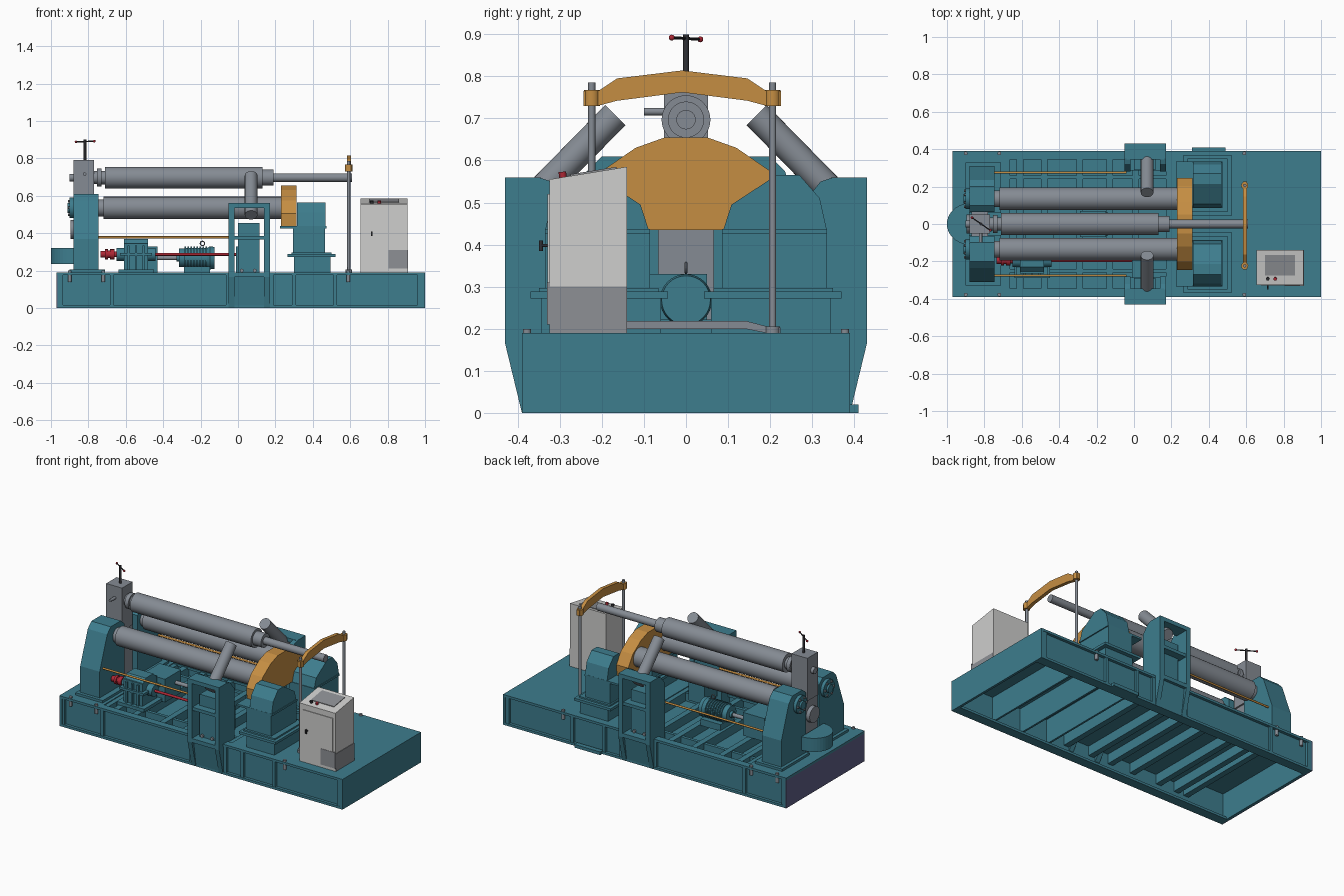
import bpy, bmesh, math
from mathutils import Vector, Matrix

def mat(name, c):
    m = bpy.data.materials.new(name)
    m.diffuse_color = (*c, 1)
    return m

TEAL = mat("teal paint", (0.047, 0.205, 0.27))
GREY = mat("steel grey", (0.235, 0.26, 0.295))
ORANGE = mat("orange paint", (0.56, 0.27, 0.055))
WHITE = mat("cabinet light grey", (0.62, 0.62, 0.61))
MID = mat("cabinet mid grey", (0.27, 0.28, 0.30))
RED = mat("red", (0.42, 0.02, 0.035))
DARK = mat("dark steel", (0.03, 0.03, 0.035))
PURPLE = mat("end plate violet", (0.115, 0.115, 0.24))

def finish(name, bm, m, smooth=False):
    bmesh.ops.recalc_face_normals(bm, faces=bm.faces)
    me = bpy.data.meshes.new(name)
    bm.to_mesh(me)
    bm.free()
    me.materials.append(m)
    ob = bpy.data.objects.new(name, me)
    bpy.context.collection.objects.link(ob)
    if smooth:
        bpy.context.view_layer.objects.active = ob
        ob.select_set(True)
        bpy.ops.object.shade_smooth_by_angle(angle=math.radians(35))
        ob.select_set(False)
    return ob

def prism(name, pts, a, b, m, axis='x'):
    """Extrude a 2D outline along x (points y,z) or along z (points x,y)."""
    bm = bmesh.new()
    put = (lambda p, t: (t, p[0], p[1])) if axis == 'x' else (lambda p, t: (p[0], p[1], t))
    lo = [bm.verts.new(put(p, a)) for p in pts]
    hi = [bm.verts.new(put(p, b)) for p in pts]
    bm.faces.new(lo)
    bm.faces.new(hi)
    for i in range(len(pts)):
        j = (i + 1) % len(pts)
        bm.faces.new((lo[i], lo[j], hi[j], hi[i]))
    return finish(name, bm, m)

def box(name, x0, x1, y0, y1, z0, z1, m):
    y0, y1 = min(y0, y1), max(y0, y1)
    return prism(name, [(y0, z0), (y1, z0), (y1, z1), (y0, z1)], x0, x1, m)

def cyl(name, p, q, r, m, n=32):
    p, q = Vector(p), Vector(q)
    d = q - p
    bm = bmesh.new()
    M = Matrix.Translation((p + q) / 2) @ d.to_track_quat('Z', 'Y').to_matrix().to_4x4()
    bmesh.ops.create_cone(bm, cap_ends=True, segments=n, radius1=r, radius2=r, depth=d.length, matrix=M)
    return finish(name, bm, m, True)

def lathe(name, prof, y, z, m, n=40):
    """Stepped round bar along x; prof is a list of (x, radius)."""
    bm = bmesh.new()
    vs = [bm.verts.new((x, y, z + r)) for x, r in prof]
    es = [bm.edges.new((vs[i], vs[i + 1])) for i in range(len(vs) - 1)]
    bmesh.ops.spin(bm, geom=vs + es, cent=(0, y, z), axis=(1, 0, 0), angle=2 * math.pi, steps=n)
    bmesh.ops.remove_doubles(bm, verts=bm.verts, dist=1e-5)
    return finish(name, bm, m, True)

def ball(name, p, r, m):
    bm = bmesh.new()
    bmesh.ops.create_uvsphere(bm, u_segments=16, v_segments=10, radius=r, matrix=Matrix.Translation(p))
    return finish(name, bm, m, True)

# --- base frame ---
box("base_left_deck", -0.97, -0.69, -0.39, 0.39, 0.175, 0.19, TEAL)
box("base_middle_deck", 0.2, 0.53, -0.39, 0.39, 0.175, 0.19, TEAL)
box("base_right_deck", 0.53, 1.0, -0.39, 0.39, 0.175, 0.19, TEAL)
box("base_right_end", 0.985, 1.0, -0.39, 0.39, 0, 0.19, TEAL)
box("base_left_end", -0.965, -0.95, -0.39, 0.39, 0, 0.19, TEAL)
box("base_left_end_plate", -0.97, -0.964, -0.39, 0.39, 0, 0.19, PURPLE)
box("base_sunken_floor", -0.69, 0.2, -0.365, 0.365, 0.12, 0.13, TEAL)
for s in (1, -1):
    box("base_side_web", -0.96, 0.99, s * 0.36, s * 0.372, 0, 0.185, TEAL)
    box("base_top_flange", -0.965, 1.0, s * 0.345, s * 0.39, 0.175, 0.19, TEAL)
    box("base_bottom_flange", -0.965, 1.0, s * 0.33, s * 0.39, 0, 0.015, TEAL)
    for x, w in ((-0.95, 0.03), (-0.675, 0.02), (-0.055, 0.02), (0.18, 0.02), (0.3, 0.02), (0.52, 0.02), (0.98, 0.04)):
        box("base_side_rib", x - w / 2, x + w / 2, s * 0.365, s * 0.388, 0.01, 0.18, TEAL)
    for x in (-0.9, -0.72, 0.59):
        cyl("anchor_bolt", (x, s * 0.378, 0.14), (x, s * 0.378, 0.2), 0.01, GREY, 12)
    box("base_inner_rail", -0.69, 0.2, s * 0.24, s * 0.26, 0.12, 0.18, TEAL)
for x in (-0.68, -0.61, -0.48, -0.29, -0.13, 0.01, 0.19):
    box("base_cross_beam", x - 0.018, x + 0.018, -0.36, 0.36, 0.06, 0.185, TEAL)
for x in (0.33, 0.52, 0.72):
    box("base_cross_wall", x - 0.006, x + 0.006, -0.36, 0.36, 0.02, 0.18, TEAL)
box("base_rear_lug", 0.31, 0.49, 0.38, 0.41, 0, 0.02, TEAL)

for s in (1, -1):
    # --- left headstock and bearing cap ---
    prism("headstock", [(s * 0.065, 0.19), (s * 0.31, 0.19), (s * 0.31, 0.37), (s * 0.235, 0.575),
                        (s * 0.2, 0.61), (s * 0.1, 0.61), (s * 0.065, 0.58)], -0.88, -0.745, TEAL)
    box("headstock_foot", -0.9, -0.71, s * 0.06, s * 0.33, 0.19, 0.205, TEAL)
    cyl("bearing_cap", (-0.9, s * 0.135, 0.535), (-0.87, s * 0.135, 0.535), 0.055, TEAL)
    cyl("bearing_hub", (-0.912, s * 0.135, 0.535), (-0.89, s * 0.135, 0.535), 0.026, TEAL)
    for k in range(6):
        a = k * math.pi / 3
        y, z = s * 0.135 + 0.042 * math.cos(a), 0.535 + 0.042 * math.sin(a)
        cyl("cap_bolt", (-0.908, y, z), (-0.89, y, z), 0.007, GREY, 8)
    # --- lower roller ---
    lathe("lower_roller", [(-0.76, 0), (-0.76, 0.045), (-0.72, 0.045), (-0.72, 0.06), (0.24, 0.06), (0.24, 0)],
          s * 0.135, 0.535, GREY)
    # --- right pedestal ---
    box("pedestal_lower", 0.3, 0.495, s * 0.06, s * 0.345, 0.18, 0.275, TEAL)
    box("pedestal_flange", 0.265, 0.52, s * 0.043, s * 0.37, 0.272, 0.288, TEAL)
    box("pedestal_step", 0.285, 0.5, s * 0.065, s * 0.35, 0.288, 0.297, TEAL)
    box("pedestal_body", 0.295, 0.465, s * 0.085, s * 0.335, 0.295, 0.435, TEAL)
    box("pedestal_collar", 0.225, 0.472, s * 0.085, s * 0.335, 0.425, 0.437, TEAL)
    prism("pedestal_head", [(s * 0.088, 0.433), (s * 0.335, 0.433), (s * 0.318, 0.51), (s * 0.27, 0.565),
                            (s * 0.215, 0.565), (s * 0.108, 0.495)], 0.315, 0.468, TEAL)
    # --- side frame carrying the tilted cylinder ---
    side = [(s * 0.28, 0.15), (s * 0.39, 0.0), (s * 0.43, 0.165), (s * 0.43, 0.56),
            (s * 0.35, 0.56), (s * 0.32, 0.55), (s * 0.28, 0.5)]
    for x in (-0.05, 0.14):
        prism("side_frame_cheek", side, x, x + 0.03, TEAL)
    box("side_frame_top", -0.04, 0.16, s * 0.345, s * 0.43, 0.535, 0.56, TEAL)
    box("side_frame_shelf", -0.04, 0.16, s * 0.285, s * 0.425, 0.365, 0.385, TEAL)
    box("side_frame_sill", -0.04, 0.16, s * 0.285, s * 0.43, 0.165, 0.19, TEAL)
    box("side_frame_inner_box", -0.0, 0.115, s * 0.29, s * 0.38, 0.16, 0.455, TEAL)
    prism("side_frame_apron", [(s * 0.37, 0.0), (s * 0.388, 0.0), (s * 0.412, 0.165), (s * 0.37, 0.165)],
          -0.04, 0.16, TEAL)
    for x in (0.02, 0.09):
        cyl("side_frame_bolt", (x, s * 0.37, 0.2), (x, s * 0.39, 0.2), 0.01, GREY, 12)
    cyl("tilted_cylinder", (0.07, s * 0.168, 0.708), (0.07, s * 0.375, 0.497), 0.034, GREY)
    # --- long tie rod ---
    cyl("tie_rod", (-0.76, s * 0.275, 0.378), (-0.04, s * 0.275, 0.378), 0.006, ORANGE, 12)

# --- top roller with stepped shaft ---
lathe("top_roller", [(-0.79, 0), (-0.79, 0.035), (-0.755, 0.035), (-0.755, 0.048), (-0.73, 0.048), (-0.73, 0.036),
                     (-0.71, 0.036), (-0.71, 0.058), (0.13, 0.058), (0.13, 0.043), (0.19, 0.043),
                     (0.19, 0.023), (0.61, 0.023), (0.61, 0)], 0, 0.697, GREY)

# --- screw-down column with handle ---
box("screw_column", -0.88, -0.77, -0.052, 0.052, 0.52, 0.79, GREY)
box("column_guide", -0.87, -0.78, -0.065, 0.065, 0.19, 0.53, GREY)
cyl("column_disc", (-0.895, 0, 0.42), (-0.86, 0, 0.42), 0.05, GREY)
cyl("column_pin", (-0.82, -0.1, 0.716), (-0.82, -0.04, 0.716), 0.009, GREY, 16)
cyl("column_cap", (-0.9, 0, 0.697), (-0.87, 0, 0.697), 0.02, GREY)
cyl("screw_spindle", (-0.818, 0, 0.78), (-0.818, 0, 0.9), 0.007, DARK, 16)
cyl("screw_handle", (-0.866, 0.034, 0.888), (-0.768, -0.034, 0.892), 0.0035, DARK, 10)
ball("handle_knob_left", (-0.866, 0.034, 0.888), 0.007, RED)
ball("handle_knob_right", (-0.768, -0.034, 0.892), 0.007, RED)

# --- rounded housing on the left end ---
arc = [(-0.88 - 0.12 * math.sin(math.pi * i / 20), 0.11 * math.cos(math.pi * i / 20)) for i in range(21)]
prism("end_housing", arc, 0.235, 0.32, TEAL, 'z')

# --- orange end support for the lower rollers ---
half = [(0.05, 0.655), (0.12, 0.63), (0.2, 0.575), (0.245, 0.505), (0.24, 0.435)]
prism("roller_end_support", half + [(-y, z) for y, z in reversed(half)], 0.23, 0.312, ORANGE)

# --- bow bracket on two posts ---
c = -0.009
up = [(0.235, 0.765), (0.2, 0.765), (0.155, 0.795), (0, 0.814)]
dn = [(0, 0.762), (0.155, 0.742), (0.2, 0.73), (0.235, 0.73)]
out = [(c - y, z) for y, z in up] + [(c + y, z) for y, z in up[-2::-1]]
out += [(c + y, z) for y, z in dn[::-1]] + [(c - y, z) for y, z in dn[1:]]
prism("bow_bracket", out, 0.582, 0.604, ORANGE)
for s in (1, -1):
    y = c + s * 0.215
    cyl("bow_post", (0.592, y, 0.19), (0.592, y, 0.785), 0.0085, GREY, 16)
    cyl("bow_boss", (0.592, y, 0.73), (0.592, y, 0.768), 0.019, ORANGE, 20)
    cyl("bow_post_foot", (0.592, y, 0.19), (0.592, y, 0.205), 0.018, GREY, 20)
prism("bow_foot_bar", [(-0.23, 0.2), (0.14, 0.2), (0.19, 0.19), (0.225, 0.19), (0.225, 0.203), (0.195, 0.205),
                       (0.145, 0.218), (-0.23, 0.218)], 0.583, 0.601, GREY)

# --- control cabinet ---
def cab(name, x0, x1, y0, y1, m, z0=0.19):
    return prism(name, [(y0, z0), (y1, z0), (y1, 0.585), (y0, 0.555)], x0, x1, m)
cab("control_cabinet", 0.655, 0.905, -0.325, -0.14, WHITE)
box("cabinet_door", 0.68, 0.888, -0.329, -0.32, 0.21, 0.52, WHITE)
box("cabinet_lower_side", 0.903, 0.908, -0.325, -0.14, 0.19, 0.3, MID)
box("cabinet_lower_front", 0.805, 0.908, -0.331, -0.323, 0.21, 0.31, MID)
def top_z(y):
    return 0.555 + (y + 0.325) * 0.03 / 0.185
prism("cabinet_screen", [(-0.275, top_z(-0.275)), (-0.165, top_z(-0.165)), (-0.165, top_z(-0.165) + 0.004),
                         (-0.275, top_z(-0.275) + 0.004)], 0.7, 0.86, MID)
for x, m in ((0.715, DARK), (0.755, RED)):
    cyl("cabinet_button", (x, -0.292, 0.555), (x, -0.294, 0.573), 0.009, m, 16)
cyl("cabinet_handle", (0.715, -0.345, 0.385), (0.715, -0.345, 0.41), 0.005, DARK, 12)
cyl("cabinet_handle_stem", (0.715, -0.345, 0.398), (0.715, -0.32, 0.398), 0.004, DARK, 12)

# --- gearbox ---
box("gearbox_foot", -0.64, -0.45, -0.29, -0.1, 0.185, 0.205, TEAL)
box("gearbox_body", -0.61, -0.48, -0.265, -0.12, 0.2, 0.345, TEAL)
box("gearbox_flange", -0.63, -0.46, -0.28, -0.105, 0.28, 0.295, TEAL)
prism("gearbox_lid", [(-0.255, 0.345), (-0.13, 0.345), (-0.155, 0.37), (-0.23, 0.37)], -0.61, -0.48, TEAL)
for x in (-0.585, -0.545, -0.505):
    box("gearbox_rib", x - 0.006, x + 0.006, -0.277, -0.11, 0.2, 0.335, TEAL)
cyl("gearbox_hub", (-0.65, -0.195, 0.287), (-0.44, -0.195, 0.287), 0.035, TEAL)
lathe("red_coupling", [(-0.735, 0), (-0.735, 0.018), (-0.71, 0.018), (-0.71, 0.027), (-0.695, 0.027), (-0.695, 0.02),
                       (-0.685, 0.02), (-0.685, 0.027), (-0.66, 0.027), (-0.66, 0.015), (-0.64, 0.015)],
      -0.195, 0.287, RED, 24)
cyl("red_drive_shaft", (-0.45, -0.195, 0.287), (0.0, -0.195, 0.287), 0.008, RED, 16)
box("shaft_bearing_block", -0.01, 0.1, -0.3, -0.17, 0.18, 0.33, TEAL)

# --- finned electric motor ---
prof = [(-0.33, 0), (-0.33, 0.02), (-0.315, 0.02), (-0.315, 0.05), (-0.29, 0.05)]
for i in range(8):
    x = -0.285 + i * 0.016
    prof += [(x, 0.052), (x, 0.06), (x + 0.008, 0.06), (x + 0.008, 0.052)]
lathe("motor", prof + [(-0.15, 0.062), (-0.125, 0.058), (-0.125, 0)], 0, 0.268, TEAL, 32)
box("motor_foot", -0.29, -0.15, -0.07, 0.07, 0.18, 0.222, TEAL)
cyl("motor_shaft", (-0.45, 0, 0.268), (-0.32, 0, 0.268), 0.012, GREY, 16)
box("motor_reducer", -0.58, -0.43, -0.11, 0.05, 0.185, 0.33, TEAL)
bpy.ops.mesh.primitive_torus_add(major_radius=0.012, minor_radius=0.003, major_segments=20, minor_segments=8,
                                 location=(-0.19, 0, 0.345), rotation=(math.pi / 2, 0, 0))
eye = bpy.context.object
eye.name = "motor_lifting_eye"
eye.data.materials.append(GREY)
